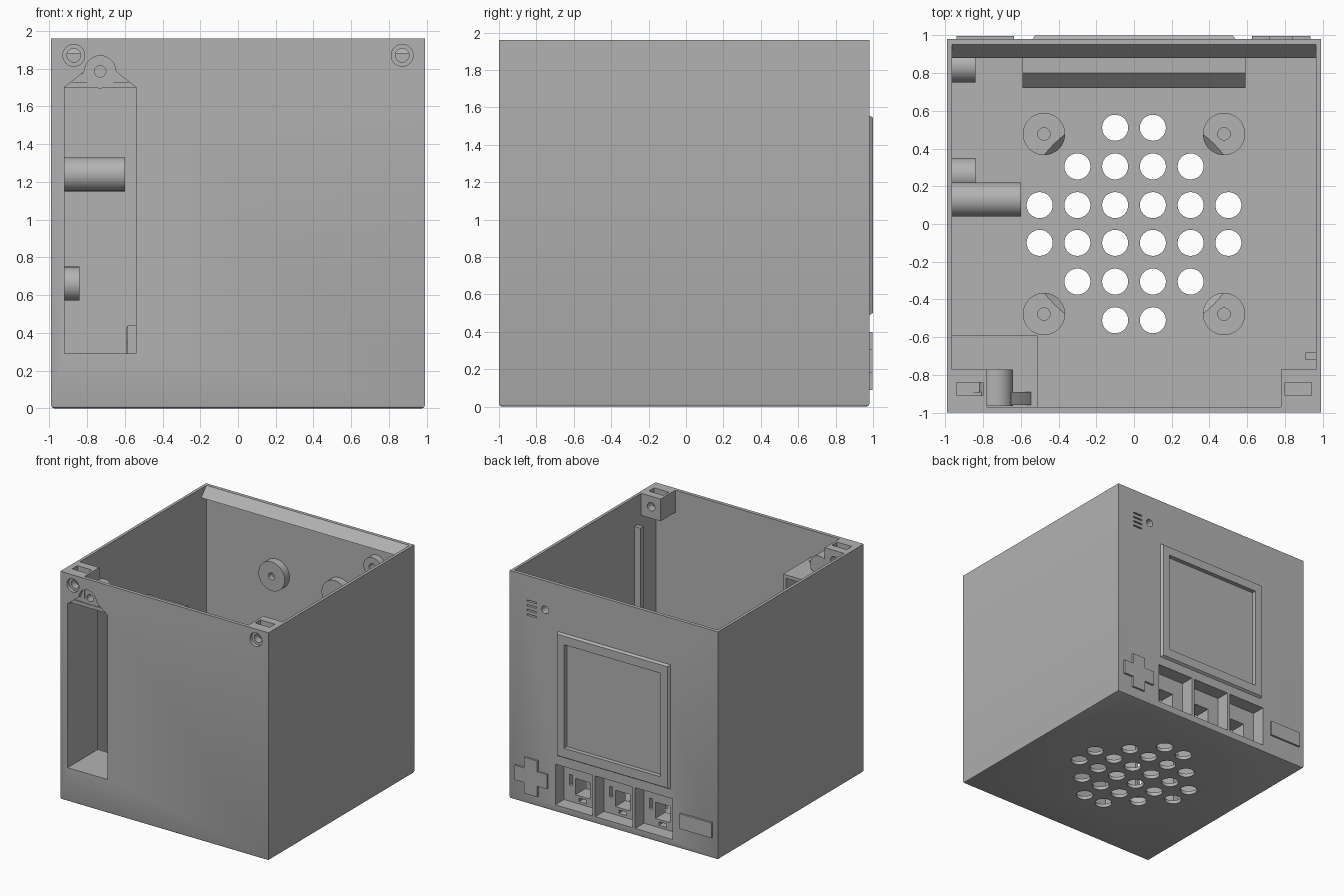
import bpy, bmesh, math
from mathutils import Matrix, Vector

if "Cube" in bpy.data.objects:
    bpy.data.objects.remove(bpy.data.objects["Cube"])

grey = bpy.data.materials.new("warm_grey")
grey.diffuse_color = (0.45, 0.45, 0.45, 1)
grey.use_nodes = True
grey.node_tree.nodes["Principled BSDF"].inputs["Base Color"].default_value = grey.diffuse_color


def finish(name, bm):
    bmesh.ops.recalc_face_normals(bm, faces=bm.faces[:])
    me = bpy.data.meshes.new(name)
    bm.to_mesh(me)
    bm.free()
    me.materials.append(grey)
    ob = bpy.data.objects.new(name, me)
    bpy.context.collection.objects.link(ob)
    return ob


def prism(name, pts, axis, a, b):
    """Extrude a 2D outline along an axis: x takes (y, z), y takes (x, z), z takes (x, y)."""
    place = {'x': lambda p, t: (t, p[0], p[1]),
             'y': lambda p, t: (p[0], t, p[1]),
             'z': lambda p, t: (p[0], p[1], t)}[axis]
    bm = bmesh.new()
    lo = [bm.verts.new(place(p, a)) for p in pts]
    hi = [bm.verts.new(place(p, b)) for p in pts]
    n = len(pts)
    bm.faces.new(lo)
    bm.faces.new(hi)
    for i in range(n):
        j = (i + 1) % n
        bm.faces.new((lo[i], lo[j], hi[j], hi[i]))
    return finish(name, bm)


def box(name, x0, x1, y0, y1, z0, z1):
    return prism(name, [(x0, y0), (x1, y0), (x1, y1), (x0, y1)], 'z', z0, z1)


def cyl(name, c, r, axis, a, b, r2=None, n=40):
    """Cylinder or cone along an axis from a to b; c holds the other two coordinates."""
    bm = bmesh.new()
    bmesh.ops.create_cone(bm, cap_ends=True, segments=n, radius1=r,
                          radius2=r if r2 is None else r2, depth=b - a)
    m = (a + b) / 2
    rot, loc = {'x': (Matrix.Rotation(math.pi / 2, 4, 'Y'), (m, c[0], c[1])),
                'y': (Matrix.Rotation(-math.pi / 2, 4, 'X'), (c[0], m, c[1])),
                'z': (Matrix.Identity(4), (c[0], c[1], m))}[axis]
    bm.transform(Matrix.Translation(Vector(loc)) @ rot)
    return finish(name, bm)


def cut(target, *cutters):
    bpy.context.view_layer.objects.active = target
    for c in cutters:
        m = target.modifiers.new("cut", 'BOOLEAN')
        m.operation, m.solver, m.object = 'DIFFERENCE', 'EXACT', c
        bpy.ops.object.modifier_apply(modifier=m.name)
        bpy.data.objects.remove(c)


# Open-topped shell with softened bottom edges
shell = box("shell", -.99, .99, -1, .98, 0, 1.96)
bm = bmesh.new()
bm.from_mesh(shell.data)
low = [e for e in bm.edges if all(v.co.z < .01 for v in e.verts)]
bmesh.ops.bevel(bm, geom=low, offset=.015, segments=2, affect='EDGES', profile=.5)
bm.to_mesh(shell.data)
bm.free()
cut(shell, box("c", -.965, .965, -.97, .95, .03, 2.2))

# Speaker grille in the floor
for y, xs in ((.1, (.1, .3, .5)), (.305, (.1, .3)), (.51, (.1,))):
    for sy in (-1, 1):
        for x in xs:
            for sx in (-1, 1):
                cut(shell, cyl("c", (sx * x, sy * y), .069, 'z', -.1, .1, n=32))

# Speaker standoffs, scooped on the side facing the middle
for sx in (-1, 1):
    for sy in (-1, 1):
        c = (sx * .477, sy * .477)
        post = cyl("speaker_standoff", c, .112, 'z', .03, .15)
        cut(post, cyl("c", c, .033, 'z', .06, .3, n=24),
            cyl("c", (0, 0), .53, 'z', .08, .16, r2=.61, n=64))

# Wedge lip along the top of the back wall
prism("back_lip", [(.95, 1.96), (.95, 1.88), (.88, 1.88)], 'x', -.965, .965)

# Front corner blocks with screw holes and nut slots
for s in (-1, 1):
    x0, x1 = sorted((s * .78, s * .965))
    block = box("corner_block", x0, x1, -.97, -.77, 1.77, 1.96)
    s0, s1 = sorted((s * .80, s * .94))
    cut(block, cyl("c", (s * .87, 1.87), .036, 'y', -1.1, -.7, n=24),
        box("c", s0, s1, -.91, -.84, 1.80, 2.1))
    cut(shell, cyl("c", (s * .87, 1.87), .058, 'y', -1.1, -.9, n=32))

# Tall front bay: opening with a rounded tab recess above it
arc = [(-.73 + .083 * math.cos(math.radians(a)), 1.785 + .083 * math.sin(math.radians(a)))
       for a in range(0, 181, 15)]
cut(shell, prism("c", [(-.92, .29), (-.54, .29), (-.54, 1.70)] + arc + [(-.92, 1.70)],
                 'y', -1.1, -.9))
bay = box("bay_tunnel", -.965, -.51, -.97, -.59, .26, 1.73)
cut(bay, box("c", -.92, -.54, -1.1, -.5, .29, 1.70))
box("bay_stop", -.585, -.54, -.68, -.62, .29, .44)
tab = prism("tab_backing", [(-.965, 1.70), (-.53, 1.70), (-.55, 1.74), (-.65, 1.83),
                            (-.81, 1.83), (-.965, 1.74)], 'y', -.96, -.89)
boss = cyl("tab_boss", (-.73, 1.785), .09, 'y', -.965, -.77)
for part in (tab, boss):
    cut(part, cyl("c", (-.73, 1.785), .03, 'y', -1.1, -.8, n=24))

# Side bosses on the left wall and guide rail on the right wall
cyl("long_side_boss", (.13, 1.24), .09, 'x', -.97, -.60)
for y in (.26, .84):
    cyl("short_side_boss", (y, .66), .09, 'x', -.97, -.84)
box("guide_rail", .91, .97, -.72, -.68, .03, 1.71)

# Screen recess and its raised, tapered frame
cut(shell, box("c", -.46, .46, .962, 1.1, .58, 1.47))
frame = box("screen_frame", -.54, .54, .975, 1.0, .485, 1.56)
for v in frame.data.vertices:
    if v.co.y > .99:
        v.co.x *= .97
        v.co.z = 1.0225 + (v.co.z - 1.0225) * .97
cut(frame, box("c", -.46, .46, .9, 1.1, .58, 1.47))

# Board bosses on the inside of the back wall
for x in (-.3, .3):
    for z in (.65, 1.38):
        b = cyl("board_boss", (x, z), .125, 'y', .885, .95)
        cut(b, cyl("c", (x, z), .03, 'y', .8, .93, n=24))

# Lamp hole, its inner collar and the microphone slits
collar = cyl("lamp_collar", (.655, 1.71), .085, 'y', .89, .95)
for part in (collar, shell):
    cut(part, cyl("c", (.655, 1.71), .033, 'y', .8, 1.1, n=24))
for i in range(4):
    z = 1.745 - .04 * i
    cut(shell, box("c", .735, .825, .9, 1.1, z - .006, z + .006))

# Three-bay button housing behind the back wall
housing = prism("button_housing", [(.95, .03), (.95, .43), (.80, .43), (.72, .35), (.72, .03)],
                'x', -.59, .59)
for x in (-.38, 0, .38):
    cut(shell, box("c", x - .177, x + .177, .9, 1.1, .06, .41))
    cut(housing, box("c", x - .177, x + .177, .86, 1.1, .06, .41),
        box("c", x - .07, x + .07, .6, .9, .13, .27),
        box("c", x + .095, x + .125, .8, .9, .20, .29),
        box("c", x - .035, x + .035, .8, .9, .08, .11))

# Raised cross pad and bar on the back
a, b = .155, .062
cross = [(-b, -a), (b, -a), (b, -b), (a, -b), (a, b), (b, b),
         (b, a), (-b, a), (-b, b), (-a, b), (-a, -b), (-b, -b)]
prism("cross_pad", [(.78 + x, .245 + z) for x, z in cross], 'y', .975, .997)
box("raised_bar", -.94, -.635, .975, .997, .18, .31)

# Smooth the round parts and keep the edges sharp
bpy.ops.object.select_all(action='SELECT')
bpy.ops.object.shade_smooth_by_angle(angle=math.radians(30))
